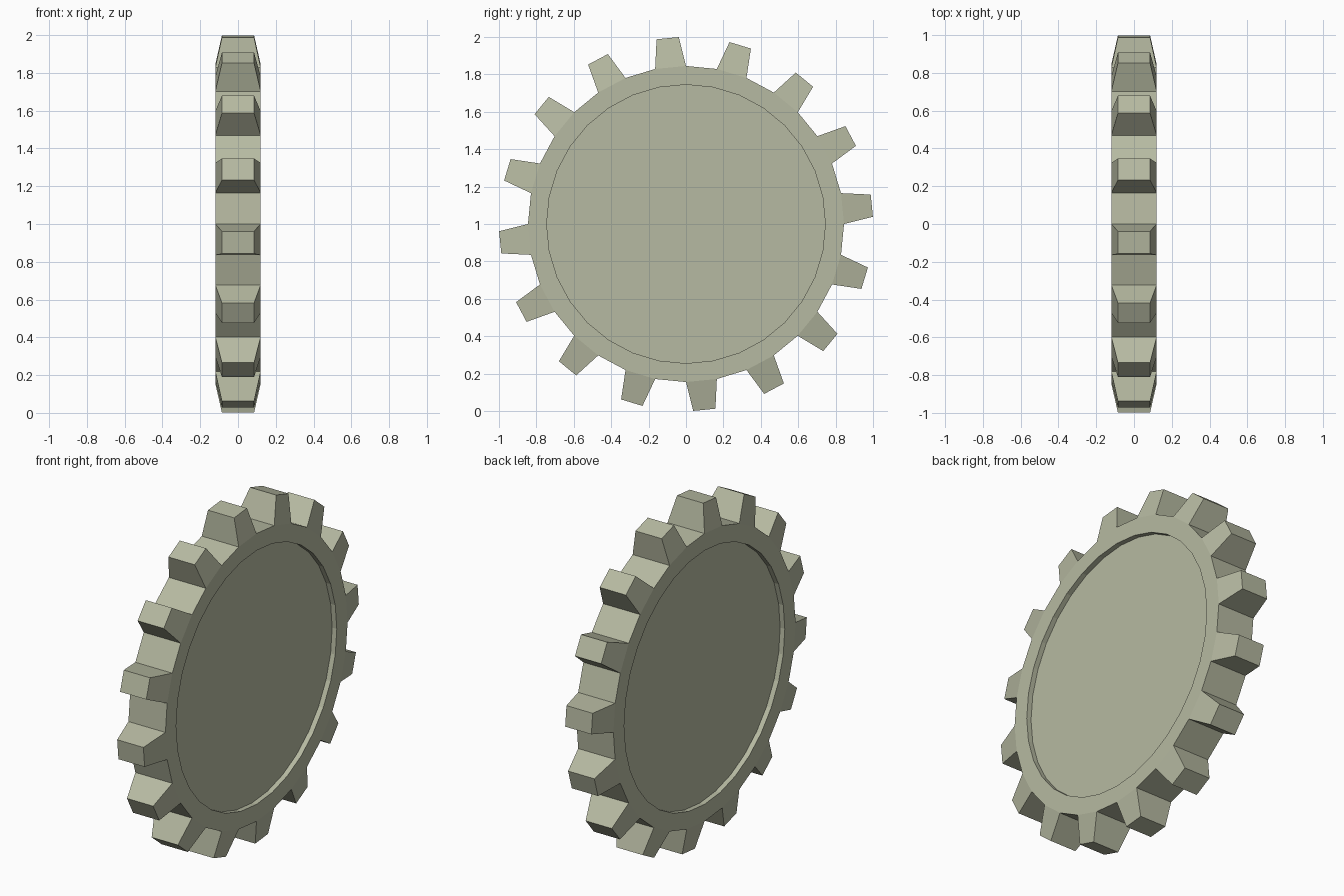
import bpy, bmesh
from math import cos, sin, radians

if "Cube" in bpy.data.objects:
    bpy.data.objects.remove(bpy.data.objects["Cube"])

TEETH = 16
N = TEETH * 2
STEP = 360 / N
R_IN, R_ROOT, R_TIP = 0.745, 0.845, 1.0
X_FACE, X_TIP, X_WEB = 0.12, 0.085, 0.09

bm = bmesh.new()


def vert(x, r, deg):
    a = radians(deg)
    return bm.verts.new((x, r * cos(a), 1 + r * sin(a)))


def side(s):
    """Vertex rings for one side of the gear."""
    ang = [90 + i * STEP for i in range(N)]
    web = [vert(s * X_WEB, R_IN, a) for a in ang]
    inner = [vert(s * X_FACE, R_IN, a) for a in ang]
    root = [vert(s * X_FACE, R_ROOT, a) for a in ang]
    tips = [(vert(s * X_TIP, R_TIP, a + 2.2), vert(s * X_TIP, R_TIP, a + STEP - 2.2))
            for a in ang[::2]]
    # recessed web, its wall, and the flat ring
    bm.faces.new(web)
    for i in range(N):
        j = (i + 1) % N
        bm.faces.new((web[i], web[j], inner[j], inner[i]))
        bm.faces.new((inner[i], inner[j], root[j], root[i]))
    # sloped tooth faces
    for t, (p, q) in enumerate(tips):
        bm.faces.new((root[2 * t], root[2 * t + 1], q, p))
    return root, tips


root_a, tips_a = side(1)
root_b, tips_b = side(-1)

# rim: two flanks and a tip per tooth, then the valley floor
for t in range(TEETH):
    i, j, k = 2 * t, 2 * t + 1, (2 * t + 2) % N
    (pa, qa), (pb, qb) = tips_a[t], tips_b[t]
    strip_a = [root_a[i], pa, qa, root_a[j], root_a[k]]
    strip_b = [root_b[i], pb, qb, root_b[j], root_b[k]]
    for n in range(4):
        bm.faces.new((strip_a[n], strip_a[n + 1], strip_b[n + 1], strip_b[n]))

bmesh.ops.recalc_face_normals(bm, faces=bm.faces)
mesh = bpy.data.meshes.new("gear_wheel")
bm.to_mesh(mesh)
bm.free()

gear = bpy.data.objects.new("gear_wheel", mesh)
bpy.context.collection.objects.link(gear)

mat = bpy.data.materials.new("olive_grey")
mat.diffuse_color = (0.47, 0.49, 0.36, 1)
mat.use_nodes = True
mat.node_tree.nodes["Principled BSDF"].inputs["Base Color"].default_value = mat.diffuse_color
mesh.materials.append(mat)
